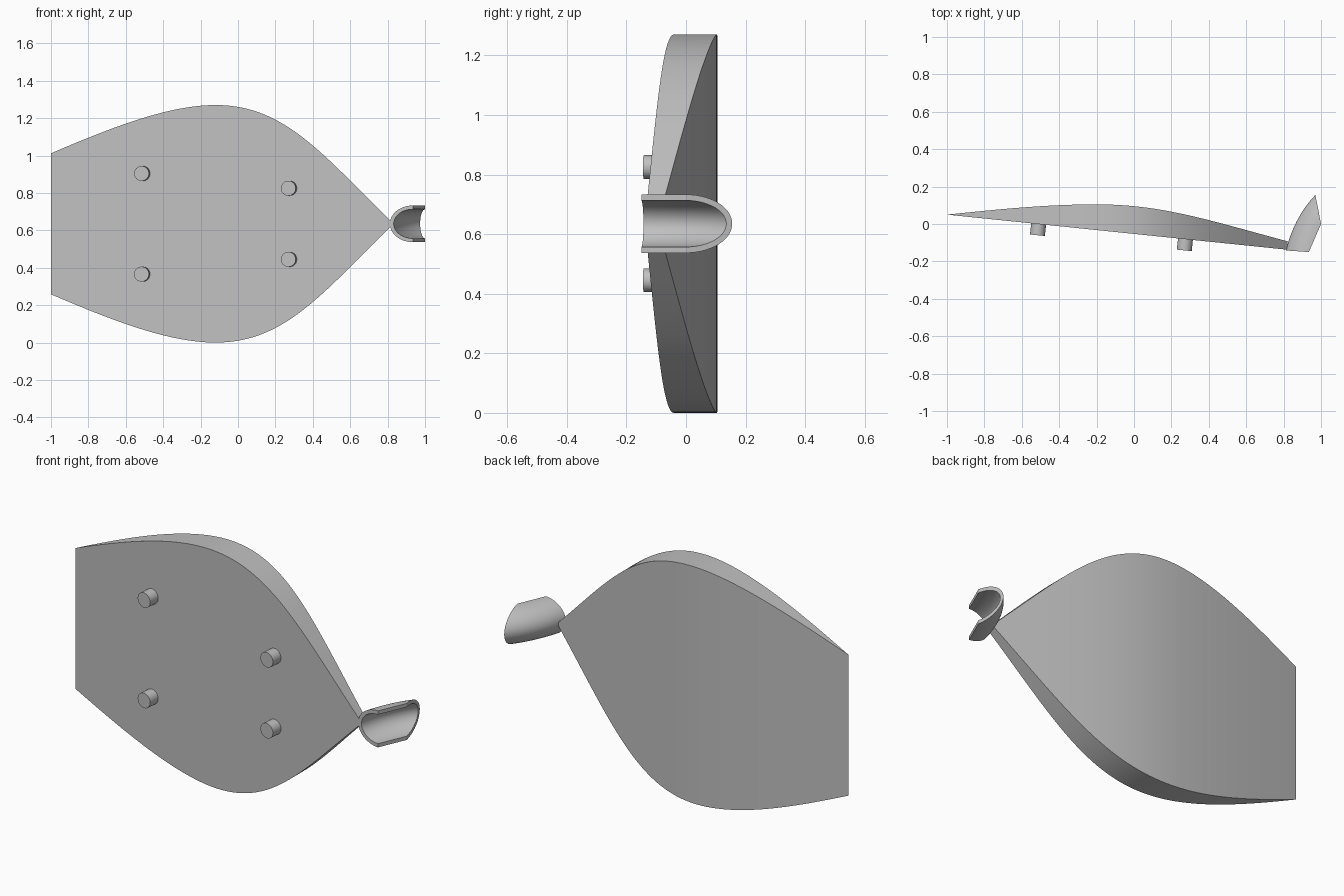
import bpy, bmesh, math
from mathutils import Vector, Matrix
from mathutils.geometry import interpolate_bezier

cube = bpy.data.objects.get("Cube")
if cube:
    bpy.data.objects.remove(cube, do_unlink=True)

MID_Z = 0.635
grey = bpy.data.materials.new("light grey")
grey.use_nodes = True
grey.diffuse_color = (0.53, 0.53, 0.53, 1)
grey.node_tree.nodes["Principled BSDF"].inputs["Base Color"].default_value = grey.diffuse_color


def finish(name, bm):
    bmesh.ops.remove_doubles(bm, verts=bm.verts, dist=0.0001)
    bmesh.ops.recalc_face_normals(bm, faces=bm.faces)
    mesh = bpy.data.meshes.new(name)
    bm.to_mesh(mesh)
    bm.free()
    mesh.materials.append(grey)
    mesh.shade_smooth()
    mesh.set_sharp_from_angle(angle=math.radians(30))
    obj = bpy.data.objects.new(name, mesh)
    bpy.context.collection.objects.link(obj)
    return obj


def curve(segments, steps=32):
    """Sample joined cubic Bezier segments in the plane."""
    points = []
    for a, b, c, d in segments:
        points += interpolate_bezier(Vector(a), Vector(b), Vector(c), Vector(d), steps)[bool(points):]
    return points


def height_at(points, x):
    for p, q in zip(points, points[1:]):
        if x <= q.x:
            return p.y + (q.y - p.y) * (x - p.x) / (q.x - p.x)
    return points[-1].y


def skin(bm, rings, closed):
    """Bridge successive rings of vertices, then cap both ends."""
    n = len(rings[0])
    for r, s in zip(rings, rings[1:]):
        for i in range(n):
            j = (i + 1) % n
            bm.faces.new((r[i], r[j], s[j], s[i]))
    if closed:
        bm.faces.new(rings[0])
        bm.faces.new(rings[-1])


def front_y(x):
    return 0.05 - 0.103 * (x + 1)


# Leaf-shaped plate: flat tilted front, curved back
outline = curve([((-1, 0.377), (-0.7, 0.505), (-0.38, 0.635), (-0.12, 0.635)),
                 ((-0.12, 0.635), (0.25, 0.635), (0.45, 0.373), (0.82, 0.012))])
back = curve([((-1, 0.05), (-0.7, 0.082), (-0.45, 0.105), (-0.2, 0.105)),
              ((-0.2, 0.105), (0.15, 0.105), (0.4, 0.02), (0.83, -0.095))])
bm = bmesh.new()
rings = []
for p in outline:
    f, b = front_y(p.x), height_at(back, p.x)
    rings.append([bm.verts.new((p.x, y, MID_Z + s * p.y))
                  for y, s in ((f, -1), (f, 1), (b, 1), (b, -1))])
skin(bm, rings, True)
bmesh.ops.dissolve_degenerate(bm, dist=0.0001, edges=bm.edges)
finish("leaf_plate", bm)

# Four pegs standing square on the front face
normal = Vector((-0.103, -1, 0)).normalized()
for side, x, dz in (("right", -0.51, 0.269), ("left", 0.275, 0.19)):
    for level, s in (("upper", 1), ("lower", -1)):
        bm = bmesh.new()
        base = Vector((x, front_y(x), MID_Z + s * dz))
        place = Matrix.Translation(base + normal * 0.025) @ normal.to_track_quat('Z', 'Y').to_matrix().to_4x4()
        bmesh.ops.create_cone(bm, cap_ends=True, segments=32, radius1=0.04, radius2=0.04,
                              depth=0.07, matrix=place)
        finish(f"{level}_{side}_peg", bm)

# Open half-tube clip, fanning from the plate tip toward the back
bm = bmesh.new()
rings = []
STEPS, ARC = 14, 28
low, high = Vector((0.935, -0.15, MID_Z)), Vector((1, 0, MID_Z))
for k in range(STEPS + 1):
    t = k / STEPS
    centre = low.lerp(high, t)
    angle = math.radians(176 - 75 * t)
    out = Vector((math.cos(angle), math.sin(angle), 0))
    reach = 0.123 + 0.035 * t * t
    ring = []
    for wall, order in ((0, range(ARC + 1)), (0.02, range(ARC, -1, -1))):
        for i in order:
            a = math.pi * (i / ARC - 0.5)
            ring.append(bm.verts.new(centre + out * (reach - wall) * math.cos(a)
                                     + Vector((0, 0, (0.098 - wall) * math.sin(a)))))
    rings.append(ring)
skin(bm, rings, False)
# End rims as strips between outer and inner walls
for r in (rings[0], rings[-1]):
    n = len(r)
    for i in range(ARC):
        bm.faces.new((r[i], r[i + 1], r[n - 2 - i], r[n - 1 - i]))
finish("half_tube_clip", bm)
